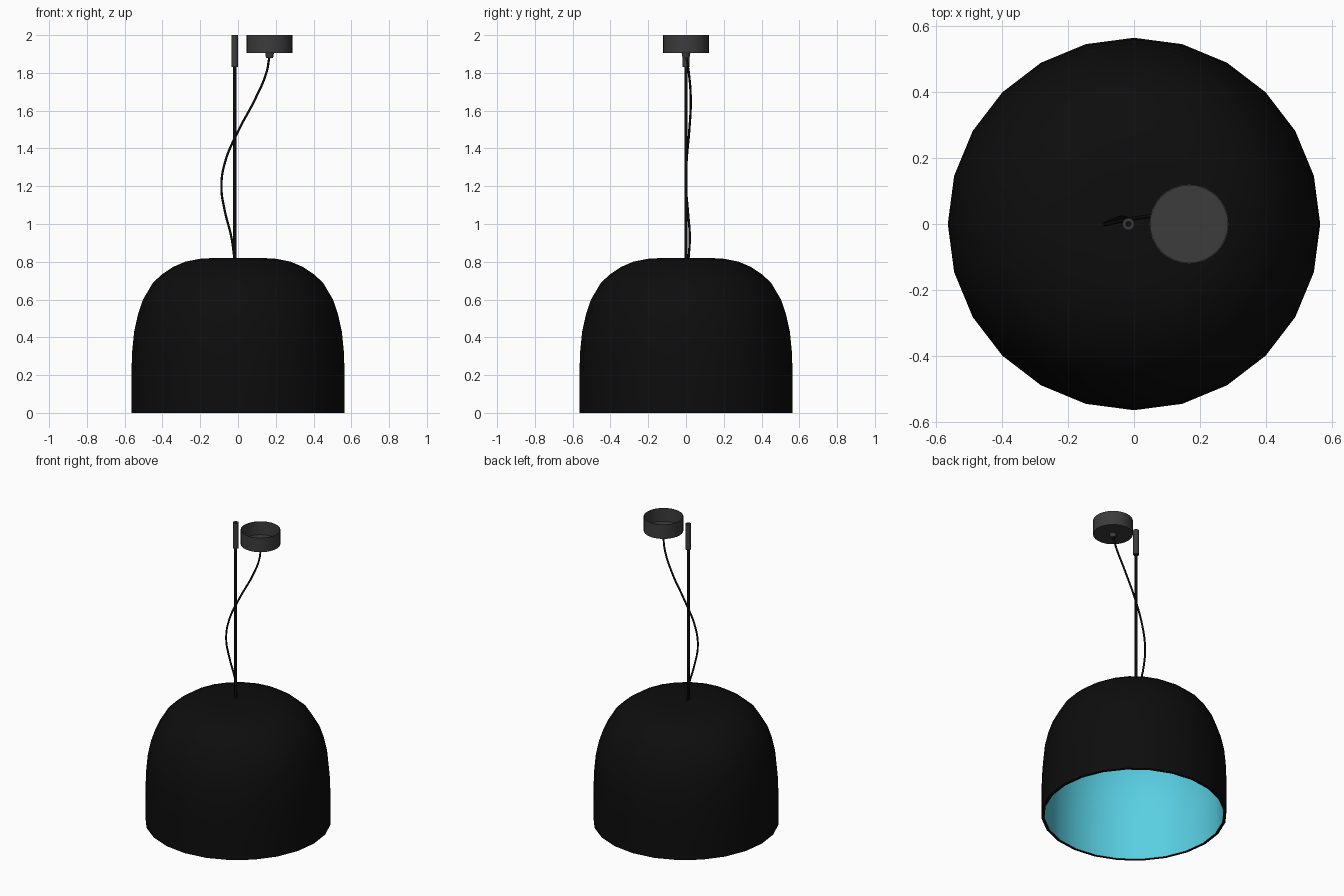
import bpy
import math

cube = bpy.data.objects.get("Cube")
if cube:
    bpy.data.objects.remove(cube, do_unlink=True)


def material(name, rgb):
    mat = bpy.data.materials.new(name)
    mat.use_nodes = True
    color = (*rgb, 1)
    mat.diffuse_color = color
    mat.node_tree.nodes["Principled BSDF"].inputs["Base Color"].default_value = color
    return mat


black = material("black", (0.004, 0.004, 0.004))
grey = material("dark grey", (0.045, 0.045, 0.045))
cyan = material("cyan", (0.1, 0.62, 0.76))


def smooth(obj, angle=40):
    bpy.ops.object.select_all(action="DESELECT")
    obj.select_set(True)
    bpy.context.view_layer.objects.active = obj
    bpy.ops.object.shade_smooth_by_angle(angle=math.radians(angle))


def lathe(name, profile, mats, sides=24, x=0, inner_from=None):
    """Spin a (radius, height) profile; bands from inner_from on use the second material."""
    verts, rings, faces, slots = [], [], [], []
    for r, z in profile:
        count = sides if r > 0 else 1
        rings.append([len(verts) + i for i in range(count)])
        for i in range(count):
            a = math.tau * i / sides
            verts.append((r * math.cos(a), r * math.sin(a), z))
    for band, (low, high) in enumerate(zip(rings, rings[1:])):
        for i in range(sides):
            j = (i + 1) % sides
            if len(low) == 1:
                face = (low[0], high[j], high[i])
            elif len(high) == 1:
                face = (low[i], low[j], high[0])
            else:
                face = (low[i], low[j], high[j], high[i])
            faces.append(face)
            slots.append(int(inner_from is not None and band >= inner_from))
    mesh = bpy.data.meshes.new(name)
    mesh.from_pydata(verts, [], faces)
    for mat in mats:
        mesh.materials.append(mat)
    mesh.polygons.foreach_set("material_index", slots)
    obj = bpy.data.objects.new(name, mesh)
    obj.location.x = x
    bpy.context.collection.objects.link(obj)
    smooth(obj)
    return obj


# Bell shade: outer wall from crown to rim, then the coloured lining back up
wall = [(0.13, 0.82), (0.2, 0.816), (0.28, 0.8), (0.345, 0.772), (0.4, 0.735),
        (0.45, 0.69), (0.503, 0.6), (0.53, 0.52), (0.55, 0.43), (0.56, 0.33),
        (0.565, 0.2), (0.565, 0)]
outer = [(0, 0.82)] + wall
lining = [(r * 0.967, max(z - 0.016, 0)) for r, z in reversed(wall)] + [(0, 0.804)]
lathe("shade", [*reversed(lining), *reversed(outer)][::-1], [black, cyan],
      inner_from=len(outer))

# Suspension rod and its ceiling sleeve
rod_x = -0.017
lathe("rod", [(0, 0.8), (0.009, 0.8), (0.009, 1.985), (0, 1.985)], [black], 12, rod_x)
lathe("rod_sleeve", [(0.009, 1.83), (0.018, 1.83), (0.018, 2), (0.008, 2), (0.008, 1.97)],
      [grey], 16, rod_x)

# Ceiling cup, open at the top, with a tapered cord grip below
cup_x = 0.167
lathe("ceiling_cup", [(0, 1.905), (0.121, 1.905), (0.121, 2), (0.117, 2),
                      (0.117, 1.912), (0.022, 1.912), (0.022, 1.908), (0, 1.908)],
      [grey], 32, cup_x)
lathe("cord_grip", [(0, 1.88), (0.019, 1.88), (0.023, 1.906)], [grey], 16, cup_x)

# Loose power cord
path = [(0.167, 0, 1.89), (0.15, 0.015, 1.8), (0.09, 0.025, 1.66), (0, 0.017, 1.49),
        (-0.068, 0.003, 1.33), (-0.088, 0, 1.2), (-0.07, 0.01, 1.07),
        (-0.035, 0.02, 0.93), (-0.018, 0.013, 0.81)]
curve = bpy.data.curves.new("power_cord", "CURVE")
curve.dimensions = "3D"
curve.bevel_depth = 0.006
curve.bevel_resolution = 2
curve.resolution_u = 6
curve.use_fill_caps = True
spline = curve.splines.new("BEZIER")
spline.bezier_points.add(len(path) - 1)
for point, co in zip(spline.bezier_points, path):
    point.co = co
    point.handle_left_type = point.handle_right_type = "AUTO"
curve.materials.append(black)
cord = bpy.data.objects.new("power_cord", curve)
bpy.context.collection.objects.link(cord)
